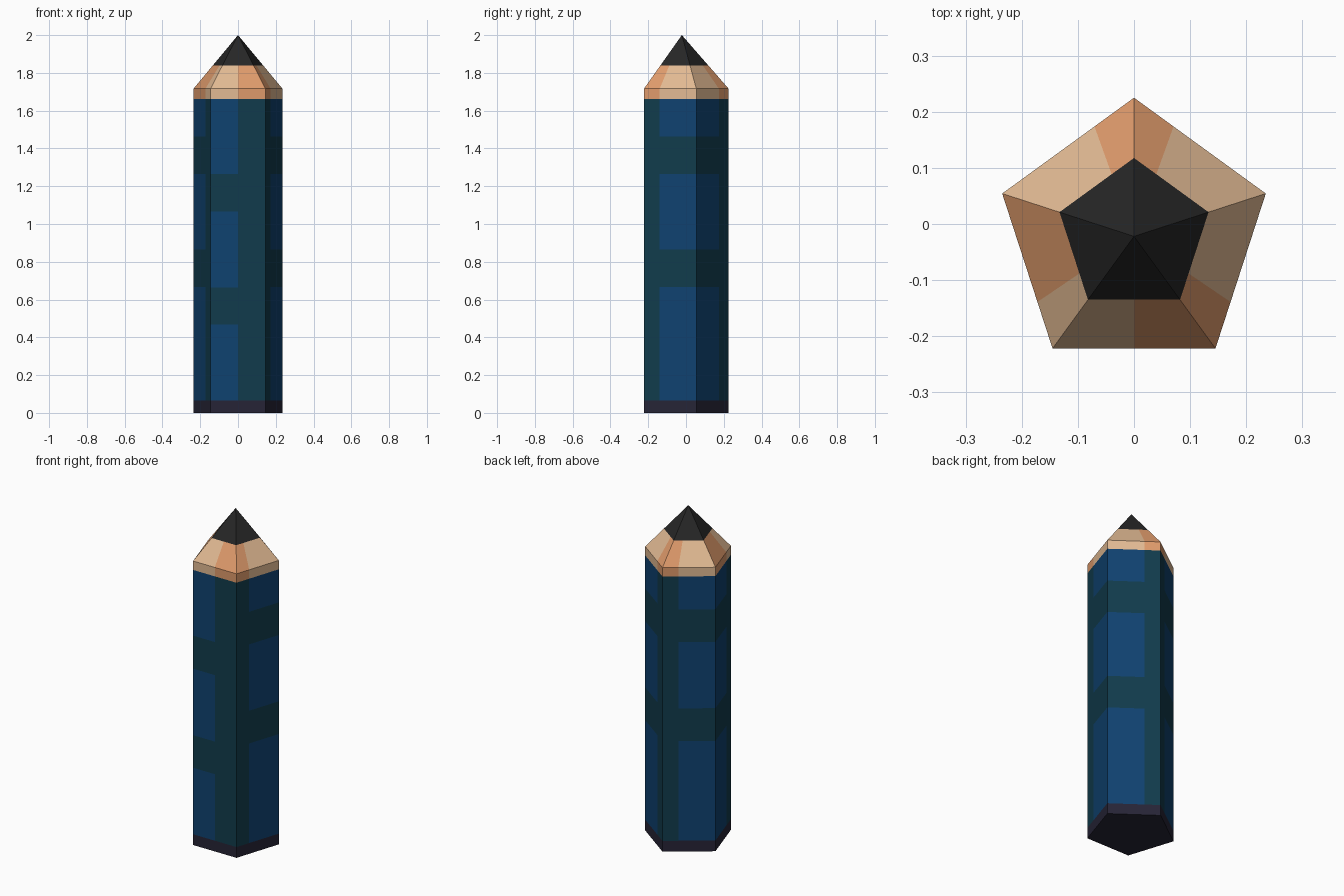
import bpy, bmesh, math

if "Cube" in bpy.data.objects:
    bpy.data.objects.remove(bpy.data.objects["Cube"])

R, CY = 0.247, -0.022           # pentagon radius and centre offset in y
SHOULDER, TIP = 1.717, 2.0      # where the sharpened cone starts and ends


def material(name, rgb):
    lin = [c / 12.92 if c <= 0.04045 else ((c + 0.055) / 1.055) ** 2.4
           for c in (v / 255 for v in rgb)]
    m = bpy.data.materials.new(name)
    m.diffuse_color = (*lin, 1)
    m.use_nodes = True
    m.node_tree.nodes["Principled BSDF"].inputs["Base Color"].default_value = m.diffuse_color
    return m


TEAL = material("dark teal paint", (17, 59, 76))
BLUE = material("deep blue paint", (15, 66, 112))
DARK = material("dark violet base", (38, 36, 54))
LIGHT = material("light wood", (226, 186, 147))
ORANGE = material("orange wood", (222, 154, 107))
LEAD = material("graphite black", (38, 38, 38))

# Positions round the perimeter, clockwise from the back corner;
# whole numbers are corners, fractions are colour splits on the sides
PERIMETER = [0, 0.3, 1, 1.7, 2, 2.5, 3, 3.3, 4, 4.7]


def corner(k):
    a = math.radians(90 - 72 * k)
    return R * math.cos(a), R * math.sin(a)


def outline(p, scale):
    k = int(p)
    (x0, y0), (x1, y1) = corner(k), corner(k + 1)
    t = p - k
    return scale * (x0 + (x1 - x0) * t), CY + scale * (y0 + (y1 - y0) * t)


def width_at(z):
    return 1.0 if z <= SHOULDER else (TIP - z) / (TIP - SHOULDER)


def loft(name, levels, mats, rule, cap=False):
    """Stack pentagon rings at the given heights; rule(p, z) picks the material."""
    bm = bmesh.new()
    rings = [[bm.verts.new((*outline(p, width_at(z)), z)) for p in PERIMETER]
             for z in levels]
    n = len(PERIMETER)
    for j in range(len(levels) - 1):
        lo, hi = rings[j], rings[j + 1]
        for i in range(n):
            k = (i + 1) % n
            f = bm.faces.new((hi[i], hi[k], lo[k], lo[i]))
            p = (PERIMETER[i] + (PERIMETER[k] or 5)) / 2
            f.material_index = rule(p, (levels[j] + levels[j + 1]) / 2)
    if cap:
        bm.faces.new(rings[0])
    bmesh.ops.remove_doubles(bm, verts=bm.verts[:], dist=1e-5)
    me = bpy.data.meshes.new(name)
    bm.to_mesh(me)
    bm.free()
    for m in mats:
        me.materials.append(m)
    ob = bpy.data.objects.new(name, me)
    bpy.context.collection.objects.link(ob)
    return ob


# Painted patches: (perimeter start, end, height ranges)
SIDE_Z = [(0.065, 0.667), (0.865, 1.266), (1.463, 1.663)]
FRONT_Z = [(0.065, 0.467), (0.664, 1.066), (1.266, 1.663)]
PATCHES = [(0.3, 1.7, SIDE_Z), (3.3, 4.7, SIDE_Z), (2.5, 3.0, FRONT_Z)]


def paint(p, z):
    return int(any(a < p < b and any(l < z < h for l, h in zs)
                   for a, b, zs in PATCHES))


def grain(p, z):
    return int(not any(a < p < b for a, b in [(0.3, 1.7), (2.5, 3.3), (4, 4.7)]))


# Dark base end
loft("base_end", [0, 0.065], [DARK], lambda p, z: 0, cap=True)
# Painted barrel with blue patches
heights = sorted({z for pair in SIDE_Z + FRONT_Z for z in pair})
loft("painted_barrel", heights, [TEAL, BLUE], paint)
# Bare wood collar and sharpened slope
loft("wood_collar", [1.663, SHOULDER, 1.84], [LIGHT, ORANGE], grain)
# Graphite point
loft("graphite_tip", [1.84, TIP], [LEAD], lambda p, z: 0)
